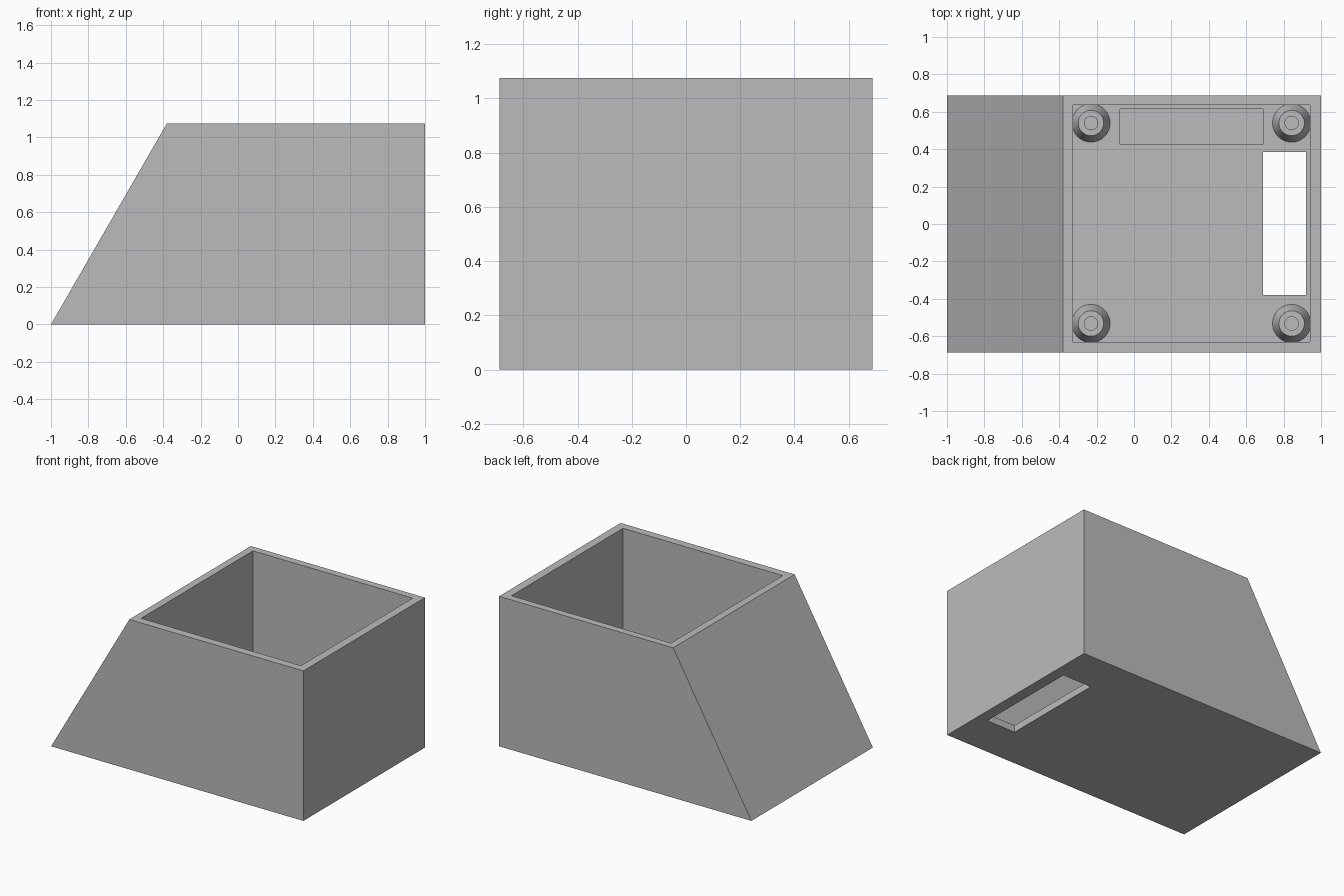
import bpy
import bmesh
import math

if "Cube" in bpy.data.objects:
    bpy.data.objects.remove(bpy.data.objects["Cube"], do_unlink=True)

DEPTH = 0.688      # half depth of the housing
HEIGHT = 1.075
FLOOR = 0.05

grey = bpy.data.materials.new("plain grey")
grey.use_nodes = True
COLOUR = (0.5, 0.5, 0.5, 1)
grey.diffuse_color = COLOUR
grey.node_tree.nodes["Principled BSDF"].inputs["Base Color"].default_value = COLOUR


def make_object(name, bm):
    bmesh.ops.recalc_face_normals(bm, faces=bm.faces)
    mesh = bpy.data.meshes.new(name)
    bm.to_mesh(mesh)
    bm.free()
    mesh.materials.append(grey)
    obj = bpy.data.objects.new(name, mesh)
    bpy.context.collection.objects.link(obj)
    return obj


def make_box(name, x, y, z):
    bm = bmesh.new()
    bmesh.ops.create_cube(bm, size=1)
    for v in bm.verts:
        for axis, span in enumerate((x, y, z)):
            v.co[axis] = span[1] if v.co[axis] > 0 else span[0]
    return make_object(name, bm)


def cut(target, cutter):
    """Subtract the cutter from the target, then discard it."""
    mod = target.modifiers.new("cut", 'BOOLEAN')
    mod.operation = 'DIFFERENCE'
    mod.solver = 'EXACT'
    mod.object = cutter
    bpy.context.view_layer.objects.active = target
    bpy.ops.object.modifier_apply(modifier=mod.name)
    bpy.data.objects.remove(cutter, do_unlink=True)


# Housing: side profile with a sloping end, extruded through the depth
bm = bmesh.new()
profile = [(-1, 0), (1, 0), (1, HEIGHT), (-0.38, HEIGHT)]
face = bm.faces.new([bm.verts.new((x, -DEPTH, z)) for x, z in profile])
side = bmesh.ops.extrude_face_region(bm, geom=[face])["geom"]
bmesh.ops.translate(bm, vec=(0, 2 * DEPTH, 0),
                    verts=[g for g in side if isinstance(g, bmesh.types.BMVert)])
housing = make_object("housing", bm)

# Open cavity, slot through the floor, and shallow floor recess
cut(housing, make_box("cavity_cutter", (-0.327, 0.94), (-0.63, 0.636), (FLOOR, 1.3)))
cut(housing, make_box("slot_cutter", (0.69, 0.92), (-0.38, 0.386), (-0.1, 0.2)))
cut(housing, make_box("recess_cutter", (-0.075, 0.69), (0.424, 0.616), (0.025, 0.2)))


def make_standoff(name, x, y):
    """Tapered post with a blind screw hole, as a spun outline."""
    outline = [(0.104, FLOOR - 0.005), (0.068, 0.15), (0.036, 0.15),
               (0.036, FLOOR + 0.005), (0, FLOOR + 0.005)]
    bm = bmesh.new()
    verts = [bm.verts.new((r, 0, z)) for r, z in outline]
    edges = [bm.edges.new(pair) for pair in zip(verts, verts[1:])]
    bmesh.ops.spin(bm, geom=verts + edges, axis=(0, 0, 1), cent=(0, 0, 0),
                   angle=math.tau, steps=40)
    bmesh.ops.remove_doubles(bm, verts=bm.verts, dist=0.0005)
    obj = make_object(name, bm)
    obj.location = (x, y, 0)
    bpy.ops.object.select_all(action='DESELECT')
    obj.select_set(True)
    bpy.context.view_layer.objects.active = obj
    bpy.ops.object.shade_smooth_by_angle(angle=math.radians(30))


# Four standoffs in the cavity corners
for x, x_name in ((-0.23, "right"), (0.843, "left")):
    for y, y_name in ((-0.532, "front"), (0.54, "back")):
        make_standoff(f"standoff_{y_name}_{x_name}", x, y)
